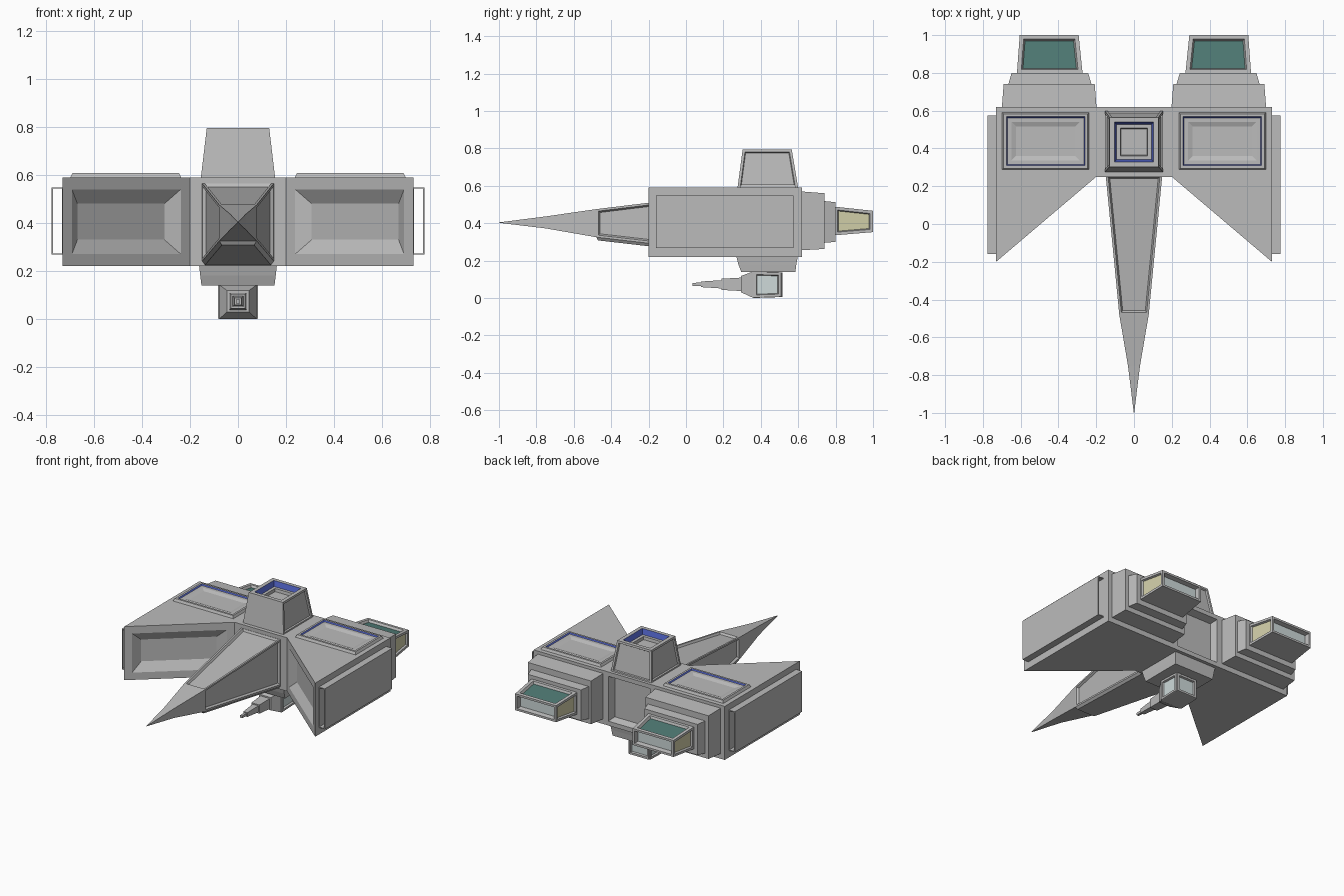
import bpy, bmesh
from mathutils import Vector

if "Cube" in bpy.data.objects:
    bpy.data.objects.remove(bpy.data.objects["Cube"])


def material(name, rgb):
    m = bpy.data.materials.new(name)
    m.diffuse_color = (*rgb, 1)
    m.use_nodes = True
    m.node_tree.nodes["Principled BSDF"].inputs["Base Color"].default_value = m.diffuse_color
    return m


GREY = material("hull_grey", (0.5, 0.5, 0.5))
GREEN = material("dark_green", (0.08, 0.2, 0.18))
BLUE = material("blue_trim", (0.08, 0.12, 0.55))
PALE = material("pale_panel", (0.62, 0.7, 0.7))
YELLOW = material("yellow_panel", (0.65, 0.63, 0.4))
MATS = [GREY, GREEN, BLUE, PALE, YELLOW]


def loft(axis, sections, caps=True):
    """Rectangles (pos, a0, a1, b0, b1) joined along the y or z axis."""
    bm = bmesh.new()
    rings = []
    for p, a0, a1, b0, b1 in sections:
        corners = [(a0, b0), (a1, b0), (a1, b1), (a0, b1)]
        rings.append([bm.verts.new((a, p, b) if axis == 'y' else (a, b, p))
                      for a, b in corners])
    for r, s in zip(rings, rings[1:]):
        for i in range(4):
            j = (i + 1) % 4
            bm.faces.new((r[i], r[j], s[j], s[i]))
    if caps:
        bm.faces.new(rings[0])
        bm.faces.new(rings[-1])
    bmesh.ops.recalc_face_normals(bm, faces=bm.faces)
    return bm


def panel(bm, point, steps, floor=0):
    """Inset the face nearest to point; steps are (thickness, depth[, ring material])."""
    p = Vector(point)
    bm.normal_update()
    face = min(bm.faces, key=lambda f: (f.calc_center_median() - p).length)
    for t, d, *mat in steps:
        ring = bmesh.ops.inset_individual(bm, faces=[face], thickness=t, depth=d,
                                          use_even_offset=True)["faces"]
        if mat:
            for f in ring:
                if f != face:
                    f.material_index = mat[0]
    face.material_index = floor


def finish(name, bm, mirror=False):
    me = bpy.data.meshes.new(name)
    bm.to_mesh(me)
    bm.free()
    for m in MATS:
        me.materials.append(m)
    ob = bpy.data.objects.new(name, me)
    bpy.context.collection.objects.link(ob)
    if mirror:
        ob.modifiers.new("mirror", 'MIRROR').use_mirror_merge = False
    return ob


SHALLOW = [(0.014, 0), (0.004, -0.01)]

# Hull with swept-forward wings
bm = bmesh.new()
outline = [(-.73, -.2), (-.2, .25), (.2, .25), (.73, -.2),
           (.73, .62), (.19, .62), (-.19, .62), (-.73, .62)]
base = bm.faces.new([bm.verts.new((x, y, .22)) for x, y in outline])
top = bmesh.ops.extrude_face_region(bm, geom=[base])["geom"]
bmesh.ops.translate(bm, vec=(0, 0, .37),
                    verts=[v for v in top if isinstance(v, bmesh.types.BMVert)])
bmesh.ops.recalc_face_normals(bm, faces=bm.faces)
for s in (-1, 1):
    panel(bm, (s * .465, .025, .405), [(.05, 0), (.06, -.035)])
panel(bm, (0, .62, .405), [(.03, 0), (.015, -.05)])
finish("hull", bm)

# Hollow side pods
pod = finish("side_pod", loft('y', [(-.16, .728, .776, .268, .548),
                                    (.575, .728, .776, .268, .548)], caps=False), True)
pod.modifiers.new("shell", 'SOLIDIFY').thickness = .008

# Wing top hatches
bm = loft('z', [(.585, .235, .70, .285, .592), (.607, .245, .69, .295, .582)])
panel(bm, (.4675, .4385, .607), [(.014, 0), (.006, -.008, 2), (.022, 0),
                                 (.066, -.025), (.002, -.012)], 1)
finish("wing_hatch", bm, True)

# Cockpit tower with open recessed top
bm = loft('z', [(.585, -.155, .155, .275, .60), (.795, -.13, .13, .303, .565)])
panel(bm, (0, .434, .795), [(.026, 0), (.012, -.035, 2), (.02, 0), (.003, -.02)])
for q in [(-.142, .434, .69), (.142, .434, .69), (0, .58, .69)]:
    panel(bm, q, SHALLOW)
finish("tower", bm)

# Nose boom with inset panels and keel
bm = loft('y', [(.26, -.15, .15, .24, .565), (-.48, -.078, .078, .325, .475)])
for q in [(-.114, -.11, .4), (.114, -.11, .4), (0, -.11, .52)]:
    panel(bm, q, [(.012, 0), (.008, -.014)])
panel(bm, (0, -.11, .283), [(.012, .016)])
finish("nose_boom", bm)

# Needle tip
finish("nose_tip", loft('y', [(-.48, -.078, .078, .325, .475),
                              (-.75, -.032, .032, .372, .436),
                              (-1.0, -.001, .001, .402, .404)]))

# Stepped engine mounts
finish("engine_mount", loft('y', [(.61, .198, .70, .255, .57), (.74, .208, .69, .262, .56),
                                  (.74, .225, .665, .295, .518),
                                  (.80, .243, .648, .30, .512)]), True)

# Engine nozzles, inset on every outer side
bm = loft('y', [(.795, .272, .62, .335, .488), (1.0, .293, .605, .352, .466)])
panel(bm, (.446, .9, .477), [(.022, 0), (.008, -.015)], 1)
panel(bm, (.446, 1.0, .41), [(.014, 0), (.006, -.03)], 3)
for q in [(.282, .9, .41), (.613, .9, .41)]:
    panel(bm, q, [(.016, 0), (.005, -.012)], 4)
finish("engine_nozzle", bm, True)

# Belly mount
finish("belly_mount", loft('z', [(.14, -.152, .152, .295, .585),
                                 (.18, -.157, .157, .28, .59),
                                 (.225, -.162, .162, .268, .598)]))

# Turret body with side and rear windows
bm = loft('y', [(.295, -.045, .045, .03, .118), (.36, -.078, .078, .0, .142),
                (.51, -.078, .078, .005, .137)])
for q in [(-.078, .435, .07), (.078, .435, .07), (0, .51, .07)]:
    panel(bm, q, [(.002, .006), (.014, 0), (.004, -.012)], 3)
finish("turret", bm)

# Stepped gun barrel
steps = [(.30, .036), (.19, .03), (.19, .022), (.08, .015), (.08, .009), (.035, .008)]
finish("gun_barrel", loft('y', [(y, -r, r, .073 - r, .073 + r) for y, r in steps]))
